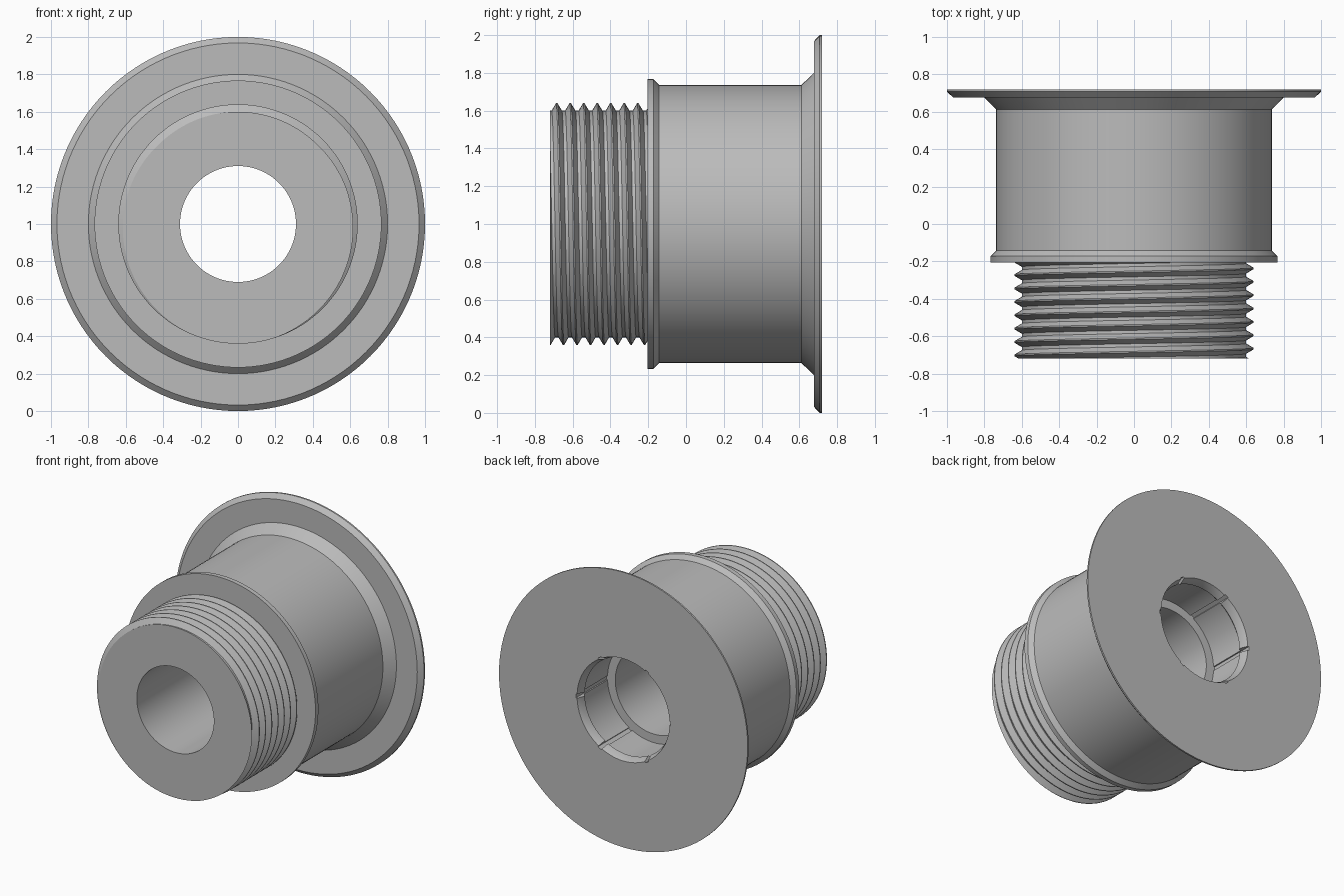
import bpy, bmesh, math
from mathutils import Matrix

if "Cube" in bpy.data.objects:
    bpy.data.objects.remove(bpy.data.objects["Cube"])

SEGMENTS = 120
AXIS_HEIGHT = 1.0
BORE, POCKET, LIP = 0.31, 0.372, 0.352
FRONT, COLLAR, BACK = -0.72, -0.205, 0.72
ROOT, CREST, PITCH = 0.6, 0.64, 0.0715

grey = bpy.data.materials.new("plain grey")
grey.use_nodes = True
colour = (0.5, 0.5, 0.5, 1)
grey.diffuse_color = colour
grey.node_tree.nodes["Principled BSDF"].inputs["Base Color"].default_value = colour


def finish(bm, name):
    bmesh.ops.remove_doubles(bm, verts=bm.verts, dist=1e-5)
    bmesh.ops.recalc_face_normals(bm, faces=bm.faces)
    mesh = bpy.data.meshes.new(name)
    bm.to_mesh(mesh)
    bm.free()
    mesh.materials.append(grey)
    obj = bpy.data.objects.new(name, mesh)
    bpy.context.collection.objects.link(obj)
    return obj


def shade(obj):
    bpy.ops.object.select_all(action="DESELECT")
    obj.select_set(True)
    bpy.context.view_layer.objects.active = obj
    bpy.ops.object.shade_smooth_by_angle(angle=math.radians(25))


def skin(bm, column):
    """Join one column of (radius, y) points per angle around the y axis."""
    rings = []
    for i in range(SEGMENTS + 1):
        a = math.tau * i / SEGMENTS
        rings.append([bm.verts.new((r * math.cos(a), y, AXIS_HEIGHT + r * math.sin(a)))
                      for r, y in column(a)])
    for left, right in zip(rings, rings[1:]):
        for j in range(len(left) - 1):
            bm.faces.new((left[j], left[j + 1], right[j + 1], right[j]))


# Spool body: collar, barrel, flange, and bearing pocket with a snap lip
profile = [
    (BORE, FRONT), (0.57, FRONT + 0.02), (0.57, COLLAR),
    (0.767, COLLAR), (0.767, -0.172), (0.737, -0.142),
    (0.737, 0.612), (0.8, 0.677), (0.968, 0.677), (1.0, 0.708), (1.0, BACK),
    (POCKET, BACK), (LIP, 0.67), (LIP, 0.66), (POCKET, 0.64),
    (POCKET, 0.37), (BORE, 0.37), (BORE, FRONT),
]
bm = bmesh.new()
skin(bm, lambda a: profile)
body = finish(bm, "spool_body")

# Six narrow slots through the lip and along the pocket wall
bm = bmesh.new()
for k in range(6):
    place = (Matrix.Translation((0, 0, AXIS_HEIGHT))
             @ Matrix.Rotation(k * math.tau / 6, 4, "Y")
             @ Matrix.Translation((POCKET - 0.016, 0.57, 0))
             @ Matrix.Diagonal((0.05, 0.4, 0.03, 1)))
    bmesh.ops.create_cube(bm, size=1, matrix=place)
cutter = finish(bm, "slot_cutter")
cutter.hide_render = True
cut = body.modifiers.new("slots", "BOOLEAN")
cut.operation = "DIFFERENCE"
cut.solver = "EXACT"
cut.object = cutter
bpy.context.view_layer.objects.active = body
bpy.ops.object.modifier_apply(modifier=cut.name)
bpy.data.objects.remove(cutter)
shade(body)


# Helical thread with its flat front face
def thread_column(a):
    start = FRONT + PITCH / 2 - PITCH * (a / math.tau - 0.25)
    points = [(BORE, FRONT)]
    for turn in range(-2, 10):
        for phase in (-0.38, -0.05, 0.05, 0.38):
            y = min(max(start + PITCH * (turn + phase), FRONT), COLLAR + 0.005)
            p = (y - start) / PITCH
            away = abs(p - round(p))
            slope = min(max((0.38 - away) / 0.33, 0), 1)
            points.append((ROOT + (CREST - ROOT) * slope, y))
    return points


bm = bmesh.new()
skin(bm, thread_column)
shade(finish(bm, "threaded_end"))
